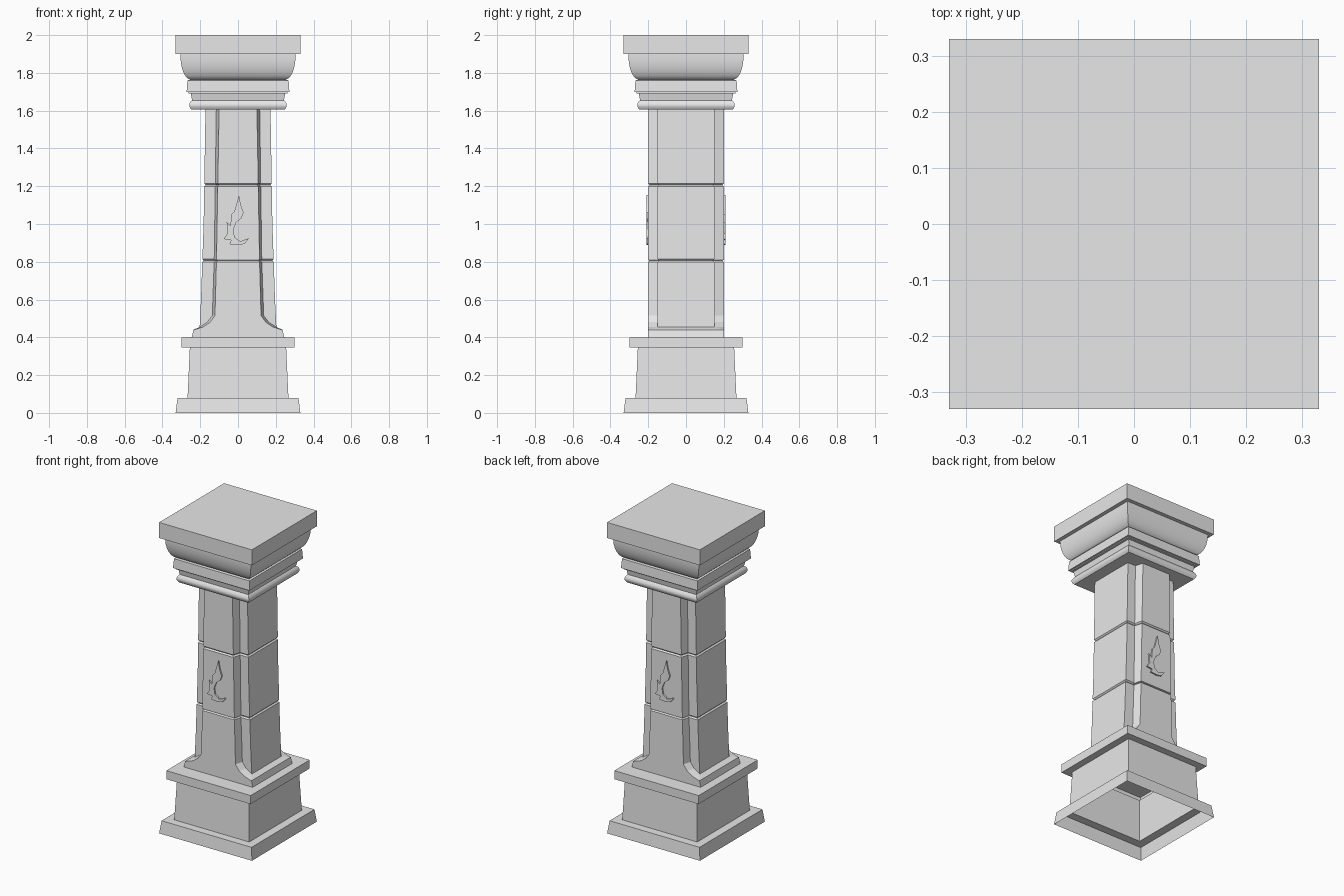
import bpy
import bmesh
import math

default_cube = bpy.data.objects.get("Cube")
if default_cube:
    bpy.data.objects.remove(default_cube, do_unlink=True)

# Stone material
stone = bpy.data.materials.new("grey stone")
stone.use_nodes = True
GREY = (0.8, 0.8, 0.8, 1)
stone.diffuse_color = GREY
stone.node_tree.nodes["Principled BSDF"].inputs["Base Color"].default_value = GREY


def finish(name, bm, smooth=False):
    bmesh.ops.recalc_face_normals(bm, faces=bm.faces)
    mesh = bpy.data.meshes.new(name)
    bm.to_mesh(mesh)
    bm.free()
    mesh.materials.append(stone)
    obj = bpy.data.objects.new(name, mesh)
    bpy.context.collection.objects.link(obj)
    if smooth:
        bpy.ops.object.select_all(action="DESELECT")
        obj.select_set(True)
        bpy.context.view_layer.objects.active = obj
        bpy.ops.object.shade_smooth_by_angle(angle=math.radians(30))
    return obj


def loft(name, sections, close_bottom=True, smooth=False):
    """Join a stack of equal-length 3D outlines and cap the ends."""
    bm = bmesh.new()
    rings = [[bm.verts.new(p) for p in s] for s in sections]
    count = len(rings[0])
    for low, high in zip(rings, rings[1:]):
        for i in range(count):
            j = (i + 1) % count
            bm.faces.new((low[i], low[j], high[j], high[i]))
    bm.faces.new(rings[-1])
    if close_bottom:
        bm.faces.new(rings[0][::-1])
    return finish(name, bm, smooth)


def rectangle(x, y, z):
    return [(-x, -y, z), (x, -y, z), (x, y, z), (-x, y, z)]


def square_moulding(name, profile, **options):
    return loft(name, [rectangle(r, r, z) for r, z in profile], **options)


def interpolate(points, z):
    for a, b in zip(points, points[1:]):
        if a[0] <= z <= b[0]:
            t = (z - a[0]) / (b[0] - a[0])
            return [p + (q - p) * t for p, q in zip(a[1:], b[1:])]


# Hollow pedestal, open underneath
square_moulding("pedestal", [
    (0.33, 0), (0.32, 0.08), (0.267, 0.08), (0.255, 0.345),
    (0.30, 0.345), (0.30, 0.40)], close_bottom=False)

# Shaft foot block
loft("shaft_foot", [rectangle(0.245, 0.2, 0.4), rectangle(0.236, 0.2, 0.44)])

# Shaft levels, with a narrow V groove at each block joint
JOINTS = (0.807, 1.207)
GROOVE = 0.008


def shaft_levels(points):
    levels = [(p[0], 0) for p in points]
    for joint in JOINTS:
        levels += [(joint - GROOVE, 0), (joint, GROOVE), (joint + GROOVE, 0)]
    return sorted(levels)


# Core: half-width in x at each height
core = [(0.44, 0.236), (0.455, 0.203), (0.6, 0.196), (1.0, 0.182), (1.61, 0.172)]
sections = []
for z, cut in shaft_levels(core):
    x, = interpolate(core, z)
    sections.append(rectangle(x - cut, 0.15 - cut, z))
loft("shaft_core", sections)

# Raised front and back panel: outer and inner half-width, flared at the foot
panel = [(0.44, 0.236, 0.232), (0.455, 0.203, 0.185), (0.48, 0.163, 0.148),
         (0.515, 0.136, 0.122), (0.81, 0.126, 0.114), (1.61, 0.115, 0.100)]
sections = []
for z, cut in shaft_levels(panel):
    outer, inner = (w - cut for w in interpolate(panel, z))
    depth = 0.2 - cut
    side = 0.15 if z > 0.45 else 0.198
    half = [(-outer, -side, z), (-inner, -depth, z),
            (inner, -depth, z), (outer, -side, z)]
    sections.append(half + [(-x, -y, h) for x, y, h in half])
loft("shaft_panels", sections)

# Capital: rounded bead, neck, fillet, swelling ovolo and top slab
bead = [(0.247 + 0.011 * math.sin(math.pi * i / 8), 1.605 + 0.048 * i / 8)
        for i in range(9)]
ovolo = [(0.25 + 0.055 * math.sin(math.pi / 2 * i / 10),
          1.895 - 0.13 * math.cos(math.pi / 2 * i / 10)) for i in range(11)]
square_moulding("capital", bead + [
    (0.243, 1.655), (0.25, 1.69), (0.262, 1.692), (0.262, 1.698),
    (0.272, 1.70), (0.268, 1.76)] + ovolo + [
    (0.305, 1.90), (0.33, 1.90), (0.33, 2.0)], smooth=True)

# Carved flame ornament on the front and the back
flame = [(0.005, 1.153), (0.015, 1.10), (0.03, 1.06), (0.018, 1.03),
         (-0.008, 1.01), (-0.025, 0.97), (-0.018, 0.93), (0.012, 0.908),
         (0.058, 0.925), (0.035, 0.895), (0.0, 0.888), (-0.045, 0.893),
         (-0.036, 0.915), (-0.075, 0.92), (-0.055, 0.95), (-0.06, 1.01),
         (-0.04, 0.99), (-0.035, 1.05), (-0.018, 1.07)]
for label, turn in (("front", 1), ("back", -1)):
    loft(label + "_flame_relief", [
        [(x * turn, -y * turn, z) for x, z in flame] for y in (0.19, 0.209)])
